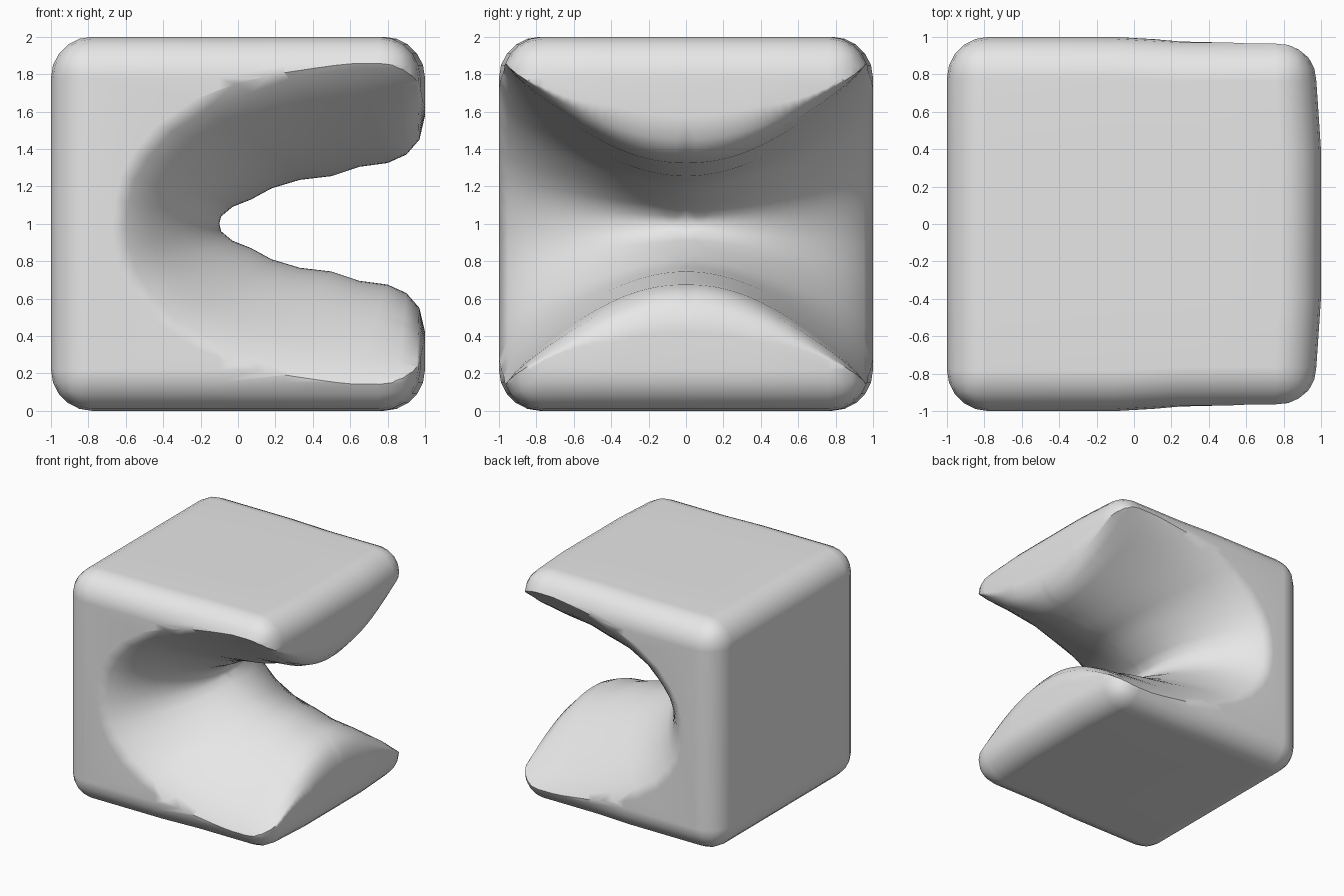
import bpy, bmesh

old = bpy.data.objects.get("Cube")
if old:
    bpy.data.objects.remove(old, do_unlink=True)

# One plain grey
grey = bpy.data.materials.new("light_grey")
grey.use_nodes = True
colour = (0.8, 0.8, 0.8, 1)
grey.diffuse_color = colour
grey.node_tree.nodes["Principled BSDF"].inputs["Base Color"].default_value = colour


def make_object(name, bm):
    bmesh.ops.recalc_face_normals(bm, faces=bm.faces)
    mesh = bpy.data.meshes.new(name)
    bm.to_mesh(mesh)
    bm.free()
    mesh.materials.append(grey)
    obj = bpy.data.objects.new(name, mesh)
    bpy.context.collection.objects.link(obj)
    return obj


# Rounded block, slightly narrower and bowed towards the open side
bm = bmesh.new()
bmesh.ops.create_cube(bm, size=2)
bmesh.ops.bevel(bm, geom=bm.edges[:], offset=0.22, segments=5, profile=0.5, affect='EDGES')
for point, normal in (((-.1, 0, 0), (1, 0, 0)), ((.25, 0, 0), (1, 0, 0)),
                      ((0, -.4, 0), (0, 1, 0)), ((0, .4, 0), (0, 1, 0))):
    bmesh.ops.bisect_plane(bm, geom=bm.verts[:] + bm.edges[:] + bm.faces[:],
                           plane_co=point, plane_no=normal)
for v in bm.verts:
    v.co.z += 1
    if v.co.x > 0.2:
        v.co.y *= 0.98
        if v.co.x > 0.7 and abs(v.co.y) > 0.5:
            v.co.x -= 0.025
block = make_object("carved_block", bm)

# Half-gap profiles (x, height) at the middle and at the outer faces
MIDDLE = [(-.1, 0), (-.09, .04), (-.03, .09), (.07, .13), (.18, .19), (.33, .235),
          (.5, .255), (.65, .305), (.8, .325), (.9, .37), (.97, .45), (1.005, .6),
          (1.06, .8), (1.3, .91)]
OUTER = [(-.67, 0), (-.66, .12), (-.63, .25), (-.56, .38), (-.43, .53), (-.24, .66),
         (0, .76), (.22, .84), (.6, .91), (.85, .91), (.95, .91), (1.005, .91),
         (1.06, .915), (1.3, .92)]


def section(y):
    u = min(abs(y), 1)
    t = 0.85 * u ** 2.3 * (1.9 - 0.9 * u) + 0.15 * u ** 12
    half = []
    for i, ((a, b), (c, d)) in enumerate(zip(MIDDLE, OUTER)):
        # the back wall opens upwards sooner than the lips do
        rise = t ** min(1, 0.6 + 0.05 * i)
        half.append((a + (c - a) * t, b + (d - b) * rise))
    upper = [(x, y, 1 + h) for x, h in half]
    lower = [(x, y, 1 - h) for x, h in reversed(half[1:])]
    return upper + lower


# Saddle-shaped cutter lofted from front to back
bm = bmesh.new()
STEPS = 42
rings = [[bm.verts.new(p) for p in section(-1.05 + 2.1 * i / STEPS)] for i in range(STEPS + 1)]
for a, b in zip(rings, rings[1:]):
    for i in range(len(a)):
        j = (i + 1) % len(a)
        bm.faces.new((a[i], a[j], b[j], b[i]))
bm.faces.new(rings[0])
bm.faces.new(rings[-1])
bmesh.ops.triangulate(bm, faces=bm.faces[:])
cutter = make_object("notch_cutter", bm)
cutter.hide_render = True

# Carve the notch and smooth the result
mod = block.modifiers.new("notch", 'BOOLEAN')
mod.operation = 'DIFFERENCE'
mod.solver = 'EXACT'
mod.object = cutter
for o in bpy.context.selected_objects:
    o.select_set(False)
bpy.context.view_layer.objects.active = block
block.select_set(True)
bpy.ops.object.modifier_apply(modifier=mod.name)
bpy.data.objects.remove(cutter, do_unlink=True)
bpy.ops.object.shade_smooth_by_angle(angle=0.7)
block.modifiers.new("even_shading", 'WEIGHTED_NORMAL').keep_sharp = True
